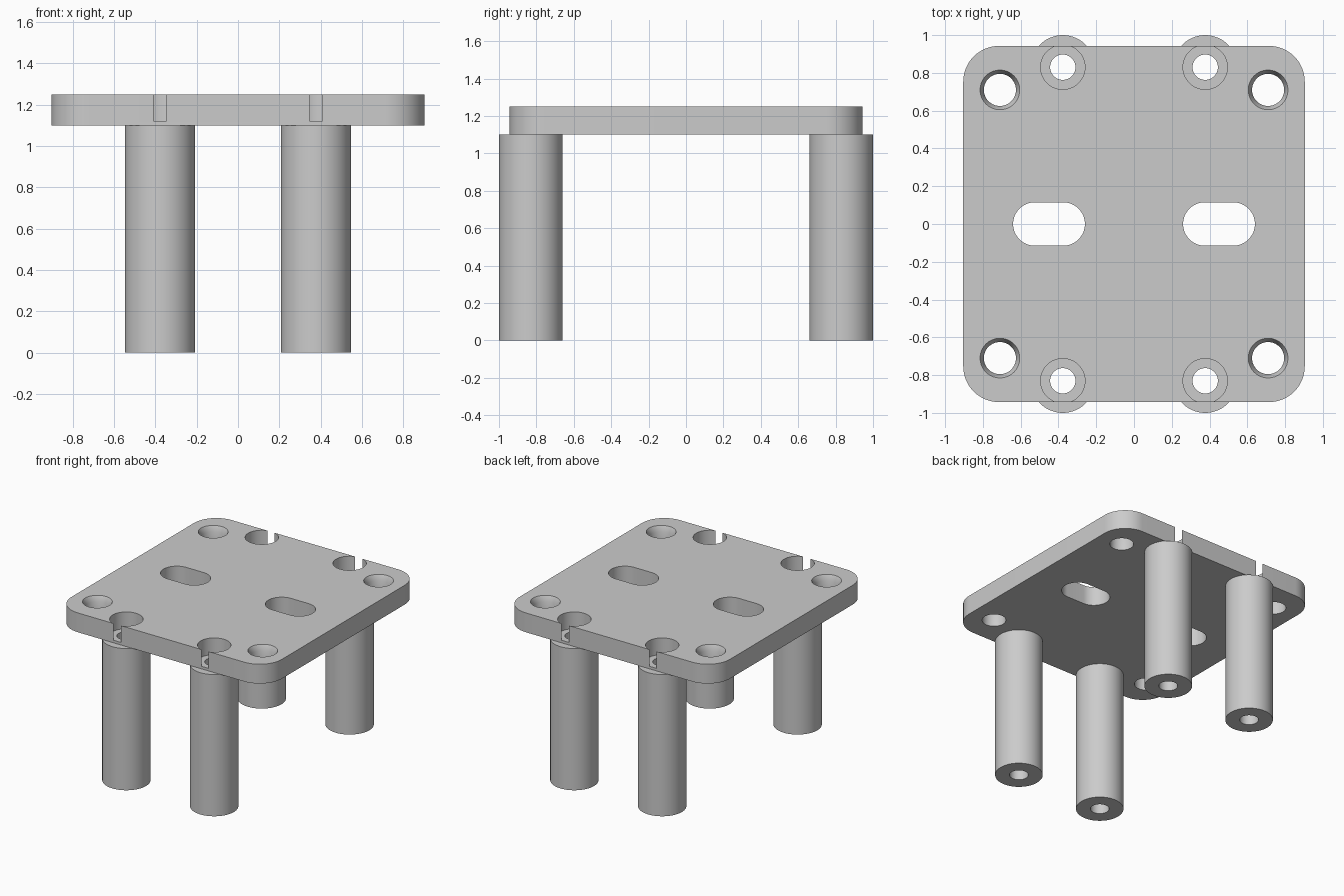
import bpy, bmesh
from math import sin, cos, pi

cube = bpy.data.objects.get("Cube")
if cube:
    bpy.data.objects.remove(cube, do_unlink=True)

grey = bpy.data.materials.new("plain grey")
grey.use_nodes = True
grey.diffuse_color = (0.6, 0.6, 0.6, 1)
grey.node_tree.nodes["Principled BSDF"].inputs["Base Color"].default_value = (0.6, 0.6, 0.6, 1)

BOTTOM, TOP, POST_BOTTOM = 1.10, 1.25, 0.0
HALF_X, HALF_Y, CORNER = 0.904, 0.943, 0.19
POST_X, POST_Y, POST_R = 0.377, 0.83, 0.17
BORE_R, POCKET_R, POCKET_FLOOR = 0.067, 0.1175, 1.12
SCREW, SLOT_X, SLOT_HALF, SLOT_R = 0.71, 0.45, 0.19, 0.115
OVER = 0.05
SIDES = [(sx, sy) for sx in (-1, 1) for sy in (-1, 1)]


def rounded_outline(hx, hy, r, steps=16):
    """Rounded rectangle, or a slot or circle when r reaches the half size."""
    points = []
    for k, (sx, sy) in enumerate([(1, 1), (-1, 1), (-1, -1), (1, -1)]):
        for i in range(steps + 1):
            a = (k + i / steps) * pi / 2
            points.append((sx * (hx - r) + r * cos(a), sy * (hy - r) + r * sin(a)))
    return points


def make_object(name, bm, location=(0, 0, 0)):
    bmesh.ops.remove_doubles(bm, verts=bm.verts, dist=1e-5)
    bmesh.ops.recalc_face_normals(bm, faces=bm.faces)
    mesh = bpy.data.meshes.new(name)
    bm.to_mesh(mesh)
    bm.free()
    mesh.materials.append(grey)
    obj = bpy.data.objects.new(name, mesh)
    obj.location = location
    bpy.context.collection.objects.link(obj)
    return obj


def prism(name, outline, z0, z1, x=0, y=0):
    bm = bmesh.new()
    face = bm.faces.new([bm.verts.new((px, py, z0)) for px, py in outline])
    bm.verts.ensure_lookup_table()
    extruded = bmesh.ops.extrude_face_region(bm, geom=[face], use_keep_orig=True)
    moved = [v for v in extruded["geom"] if isinstance(v, bmesh.types.BMVert)]
    bmesh.ops.translate(bm, verts=moved, vec=(0, 0, z1 - z0))
    return make_object(name, bm, (x, y, 0))


def lathe(name, profile, x, y, steps=64):
    """Spin a closed or axis-to-axis (radius, height) profile."""
    bm = bmesh.new()
    verts = [bm.verts.new((r, 0, z)) for r, z in profile]
    edges = [bm.edges.new(pair) for pair in zip(verts, verts[1:])]
    if profile[0][0] > 0:
        edges.append(bm.edges.new((verts[-1], verts[0])))
    bmesh.ops.spin(bm, geom=verts + edges, cent=(0, 0, 0), axis=(0, 0, 1),
                   angle=2 * pi, steps=steps)
    return make_object(name, bm, (x, y, 0))


def cut(target, cutter):
    cutter.hide_render = True
    mod = target.modifiers.new("cut", 'BOOLEAN')
    mod.operation, mod.solver, mod.object = 'DIFFERENCE', 'EXACT', cutter
    select(target)
    bpy.ops.object.modifier_apply(modifier=mod.name)
    bpy.data.objects.remove(cutter, do_unlink=True)


def select(obj):
    bpy.ops.object.select_all(action='DESELECT')
    obj.select_set(True)
    bpy.context.view_layer.objects.active = obj


# Rounded top plate
plate = prism("top_plate", rounded_outline(HALF_X, HALF_Y, CORNER), BOTTOM, TOP)
parts = [plate]

for sx, sy in SIDES:
    x, y = sx * POST_X, sy * POST_Y
    # Pocket that just breaks through the plate edge, with the bolt bore below
    cut(plate, lathe("pocket_cutter", [
        (0, BOTTOM - OVER), (BORE_R, BOTTOM - OVER), (BORE_R, POCKET_FLOOR),
        (POCKET_R, POCKET_FLOOR), (POCKET_R, TOP + OVER), (0, TOP + OVER)], x, y))
    # Countersunk corner screw hole
    cut(plate, lathe("screw_cutter", [
        (0, BOTTOM - OVER), (0.085, BOTTOM - OVER), (0.085, TOP - 0.04),
        (0.105, TOP), (0.105, TOP + OVER), (0, TOP + OVER)], sx * SCREW, sy * SCREW))
    # Hollow post
    name = ("front" if sy < 0 else "back") + ("_left" if sx > 0 else "_right") + "_post"
    parts.append(lathe(name, [(BORE_R, POST_BOTTOM), (POST_R, POST_BOTTOM),
                              (POST_R, BOTTOM), (BORE_R, BOTTOM)], x, y))

# Two long slots in the middle
for sx in (-1, 1):
    cut(plate, prism("slot_cutter", rounded_outline(SLOT_HALF, SLOT_R, SLOT_R),
                     BOTTOM - OVER, TOP + OVER, sx * SLOT_X))

for part in parts:
    select(part)
    bpy.ops.object.shade_smooth_by_angle(angle=pi / 6)
